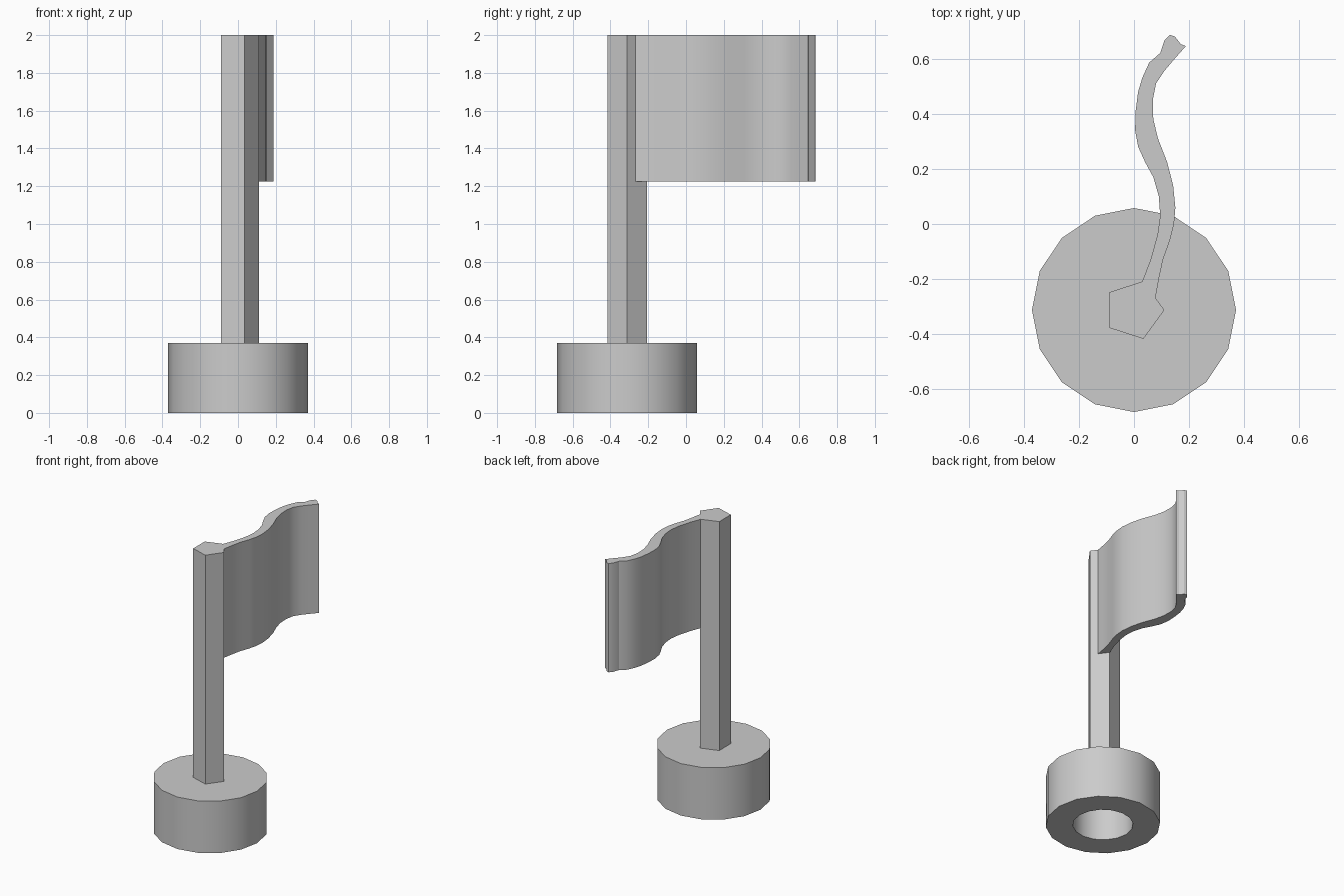
import bpy, bmesh, math

cube = bpy.data.objects.get("Cube")
if cube:
    bpy.data.objects.remove(cube, do_unlink=True)

grey = bpy.data.materials.new("plain grey")
grey.use_nodes = True
colour = (0.6, 0.6, 0.6, 1)
grey.diffuse_color = colour
grey.node_tree.nodes["Principled BSDF"].inputs["Base Color"].default_value = colour

AXIS_Y = -0.312
TOP = 2.0


def finish(name, bm):
    bmesh.ops.recalc_face_normals(bm, faces=bm.faces)
    mesh = bpy.data.meshes.new(name)
    bm.to_mesh(mesh)
    bm.free()
    obj = bpy.data.objects.new(name, mesh)
    bpy.context.collection.objects.link(obj)
    mesh.materials.append(grey)
    bpy.ops.object.select_all(action='DESELECT')
    obj.select_set(True)
    bpy.context.view_layer.objects.active = obj
    bpy.ops.object.shade_smooth_by_angle(angle=math.radians(30))
    return obj


def lathe(name, profile, sides):
    """Turn (radius, z) points round the pole axis and cap both ends."""
    bm = bmesh.new()
    rings = []
    for r, z in profile:
        angles = [math.tau * i / sides for i in range(sides)]
        rings.append([bm.verts.new((r * math.cos(a), AXIS_Y + r * math.sin(a), z))
                      for a in angles])
    for low, high in zip(rings, rings[1:]):
        for i in range(sides):
            j = (i + 1) % sides
            bm.faces.new((low[i], low[j], high[j], high[i]))
    bm.faces.new(rings[0])
    bm.faces.new(rings[-1])
    return finish(name, bm)


def extrude_outline(name, outline, z0, z1):
    bm = bmesh.new()
    face = bm.faces.new([bm.verts.new((x, y, z0)) for x, y in outline])
    result = bmesh.ops.extrude_face_region(bm, geom=[face], use_keep_orig=True)
    verts = [v for v in result["geom"] if isinstance(v, bmesh.types.BMVert)]
    bmesh.ops.translate(bm, verts=verts, vec=(0, 0, z1 - z0))
    return finish(name, bm)


# Round base with a socket in the underside
lathe("base", [(0.195, 0.3), (0.195, 0), (0.37, 0), (0.37, 0.37)], 16)

# Five-sided pole
lathe("pole", [(0.11, 0.36), (0.11, TOP)], 5)

# Waving flag: outer side, curled tip, then back along the other side
side_a = [(0.03, -0.208), (0.06, -0.13), (0.085, -0.04), (0.095, 0.03), (0.09, 0.1),
          (0.07, 0.17), (0.04, 0.225), (0.015, 0.28), (0.004, 0.34), (0.006, 0.41),
          (0.015, 0.48), (0.03, 0.53), (0.055, 0.585), (0.095, 0.62)]
tip = [(0.11, 0.665), (0.13, 0.686), (0.148, 0.68), (0.17, 0.652), (0.188, 0.645)]
side_b = [(0.15, 0.602), (0.11, 0.555), (0.08, 0.51), (0.068, 0.45), (0.07, 0.38),
          (0.087, 0.31), (0.12, 0.225), (0.142, 0.14), (0.15, 0.06), (0.145, 0),
          (0.13, -0.06), (0.105, -0.13), (0.09, -0.2), (0.078, -0.268)]
extrude_outline("flag", side_a + tip + side_b, 1.225, TOP)
